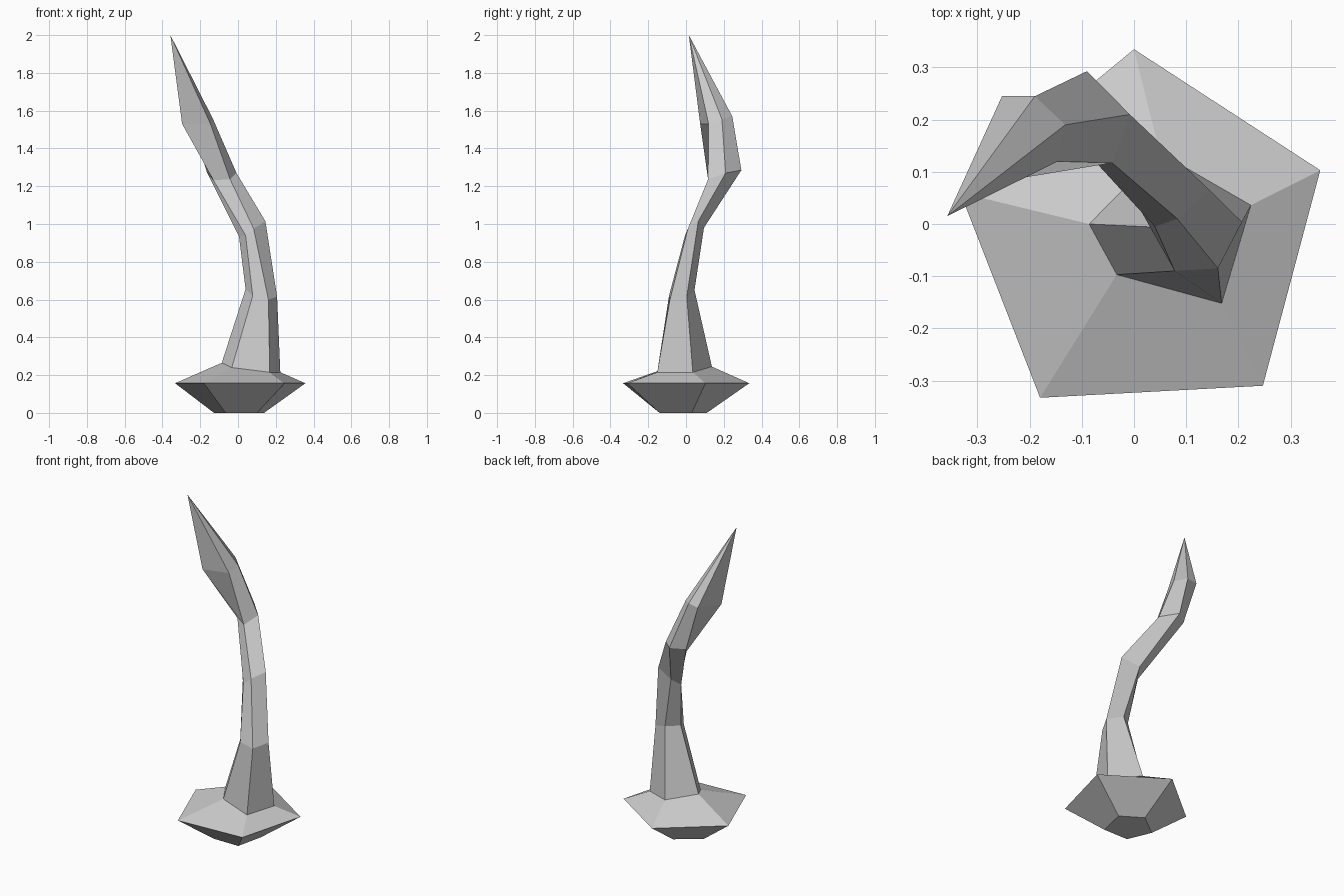
import bpy
import bmesh

default_cube = bpy.data.objects.get("Cube")
if default_cube:
    bpy.data.objects.remove(default_cube, do_unlink=True)


def make_material(name, colour):
    material = bpy.data.materials.new(name)
    material.use_nodes = True
    material.diffuse_color = colour
    shader = next(n for n in material.node_tree.nodes if n.type == "BSDF_PRINCIPLED")
    shader.inputs["Base Color"].default_value = colour
    return material


def flat_ring(height, *points):
    """Five-sided cross-section lying level."""
    return [(x, y, height) for x, y in points]


def loft(name, rings, material, cap_start=False, tip=None):
    """Skin flat faces between matching rings, optionally capped or pointed."""
    mesh = bpy.data.meshes.new(name)
    bm = bmesh.new()
    loops = [[bm.verts.new(point) for point in ring] for ring in rings]
    for lower, upper in zip(loops, loops[1:]):
        count = len(lower)
        for i in range(count):
            j = (i + 1) % count
            bm.faces.new((lower[i], lower[j], upper[j], upper[i]))
    if cap_start:
        bm.faces.new(loops[0])
    if tip:
        apex = bm.verts.new(tip)
        last = loops[-1]
        for i in range(len(last)):
            bm.faces.new((last[i], last[(i + 1) % len(last)], apex))
    bmesh.ops.recalc_face_normals(bm, faces=bm.faces[:])
    bm.to_mesh(mesh)
    bm.free()
    mesh.materials.append(material)
    part = bpy.data.objects.new(name, mesh)
    bpy.context.collection.objects.link(part)
    return part


grey = make_material("stone_grey", (0.6, 0.6, 0.6, 1))

# Cross-sections, each starting at the model's left and running past the front
foot = flat_ring(0, (.138, .03), (.1, -.14), (-.065, -.14), (-.127, .004), (.012, .11))
rim = flat_ring(.157, (.357, .103), (.247, -.31), (-.18, -.333), (-.333, .06), (0, .335))
collar = [(.224, .036, .215), (.168, -.152, .215), (-.033, -.097, .24),
          (-.086, 0, .265), (.049, .137, .245)]
shin = [(.207, .004, .615), (.161, -.085, .6), (.078, -.09, .62),
        (.04, -.006, .655), (.113, .045, .65)]
waist = [(.145, .065, 1.015), (.083, .01, .975), (.04, -.005, .94),
         (.005, .04, .935), (.037, .095, .98)]
bend = [(-.008, .21, 1.27), (-.042, .117, 1.237), (-.13, .18, 1.232),
        (-.165, .235, 1.275), (-.09, .293, 1.285)]
blade = [(-.132, .19, 1.555), (-.146, .12, 1.53), (-.296, .075, 1.53),
         (-.253, .245, 1.56), (-.19, .245, 1.57)]

# Faceted base with a wide rim, then the twisting stem that ends in a point
loft("base", [foot, rim, collar], grey, cap_start=True)
loft("stem", [collar, shin, waist, bend, blade], grey, tip=(-.358, .015, 2))
